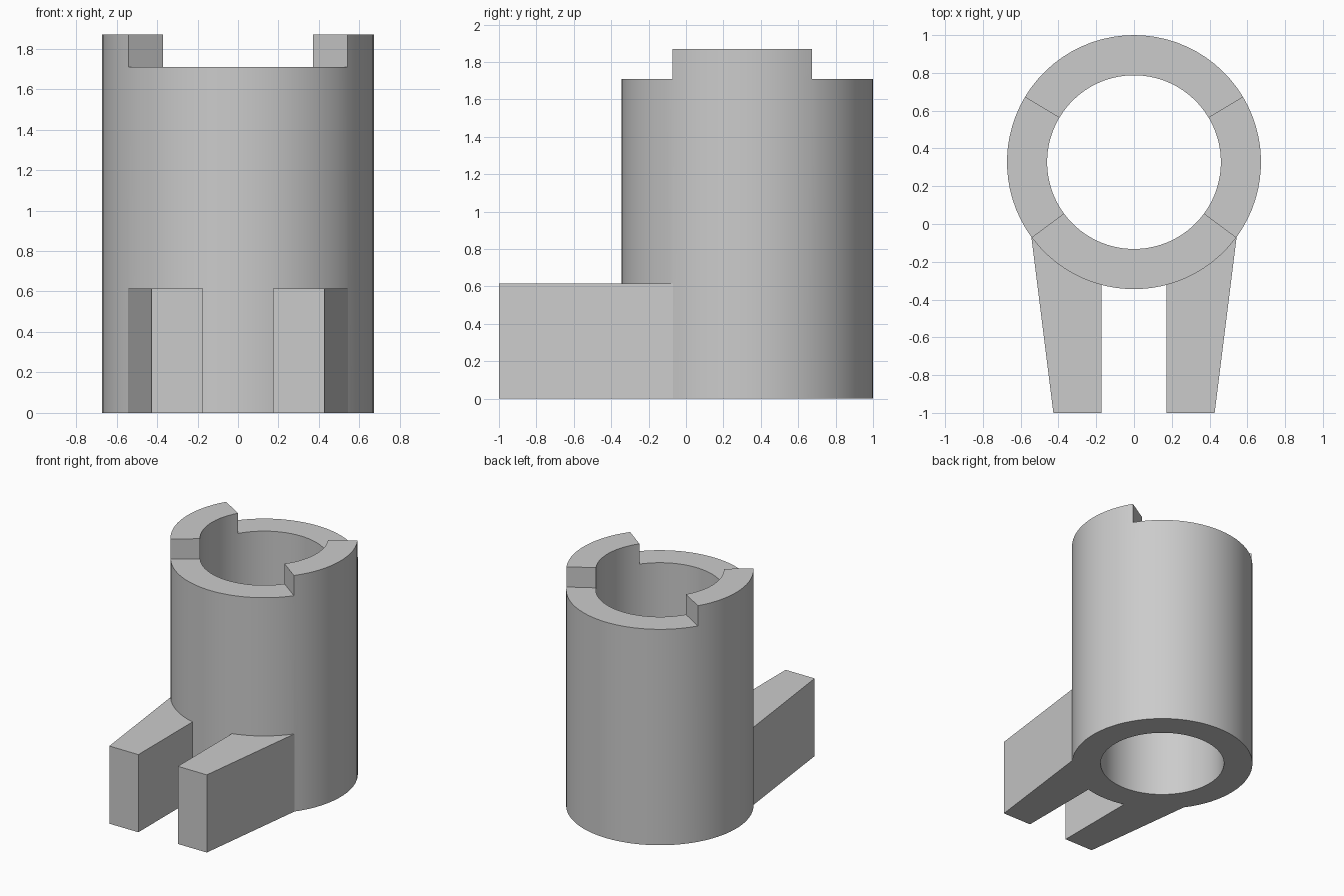
import bpy, bmesh
from math import sin, cos, radians

cube = bpy.data.objects.get("Cube")
if cube:
    bpy.data.objects.remove(cube, do_unlink=True)

CENTRE_Y, OUTER, INNER = 0.3275, 0.6725, 0.46
RIM, TOP, LEG_TOP = 1.71, 1.87, 0.615

grey = bpy.data.materials.new("plain grey")
grey.use_nodes = True
colour = (0.6, 0.6, 0.6, 1)
grey.diffuse_color = colour
grey.node_tree.nodes["Principled BSDF"].inputs["Base Color"].default_value = colour


def raise_faces(bm, faces, height):
    """Extrude faces upward and return the new top faces."""
    result = bmesh.ops.extrude_face_region(bm, geom=faces)["geom"]
    verts = [g for g in result if isinstance(g, bmesh.types.BMVert)]
    bmesh.ops.translate(bm, vec=(0, 0, height), verts=verts)
    return [g for g in result if isinstance(g, bmesh.types.BMFace)]


def make_object(name, bm):
    bmesh.ops.recalc_face_normals(bm, faces=bm.faces)
    mesh = bpy.data.meshes.new(name)
    bm.to_mesh(mesh)
    bm.free()
    mesh.materials.append(grey)
    obj = bpy.data.objects.new(name, mesh)
    bpy.context.collection.objects.link(obj)
    return obj


# Hollow tube, with the two side sectors of its rim raised into lugs
bm = bmesh.new()
stops = [-36.5, 31, 149, 216.5, 323.5]
angles = []
for start, end in zip(stops, stops[1:]):
    steps = round((end - start) / 5)
    angles += [start + (end - start) * i / steps for i in range(steps)]
rings = [[bm.verts.new((r * cos(radians(a)), CENTRE_Y + r * sin(radians(a)), 0))
          for a in angles] for r in (INNER, OUTER)]
for i in range(len(angles)):
    j = (i + 1) % len(angles)
    bm.faces.new((rings[0][i], rings[1][i], rings[1][j], rings[0][j]))
# The base stays in place as the underside while a copy is lifted
base = bm.faces[:]
copy = raise_faces(bm, base, RIM)
if not any(f.is_valid for f in base):
    bmesh.ops.holes_fill(bm, edges=bm.edges)


def is_lug(face):
    c = face.calc_center_median()
    edge = radians(stops[1]) if c.y > CENTRE_Y else radians(-stops[0])
    return abs(c.y - CENTRE_Y) * cos(edge) < abs(c.x) * sin(edge)


lugs = [f for f in copy if is_lug(f)]
raise_faces(bm, lugs, TOP - RIM)
bmesh.ops.delete(bm, geom=[f for f in lugs if f.is_valid], context="FACES_ONLY")
tube = make_object("notched_tube", bm)

# Tapered front legs, each ending inside the tube wall
for name, side in (("left_leg", 1), ("right_leg", -1)):
    bm = bmesh.new()
    outline = [(0.173, -1), (0.427, -1), (0.543, -0.07), (0.45, 0), (0.173, -0.22)]
    foot = bm.faces.new([bm.verts.new((side * x, y, 0)) for x, y in outline])
    raise_faces(bm, [foot], LEG_TOP)
    leg = make_object(name, bm)
    leg.hide_render = True
    union = tube.modifiers.new(name, "BOOLEAN")
    union.operation, union.solver, union.object = "UNION", "EXACT", leg

# Apply the unions, then remove the helper legs
bpy.context.view_layer.objects.active = tube
tube.select_set(True)
for modifier in list(tube.modifiers):
    leg = modifier.object
    bpy.ops.object.modifier_apply(modifier=modifier.name)
    bpy.data.objects.remove(leg, do_unlink=True)
bpy.ops.object.shade_smooth_by_angle(angle=radians(30))
